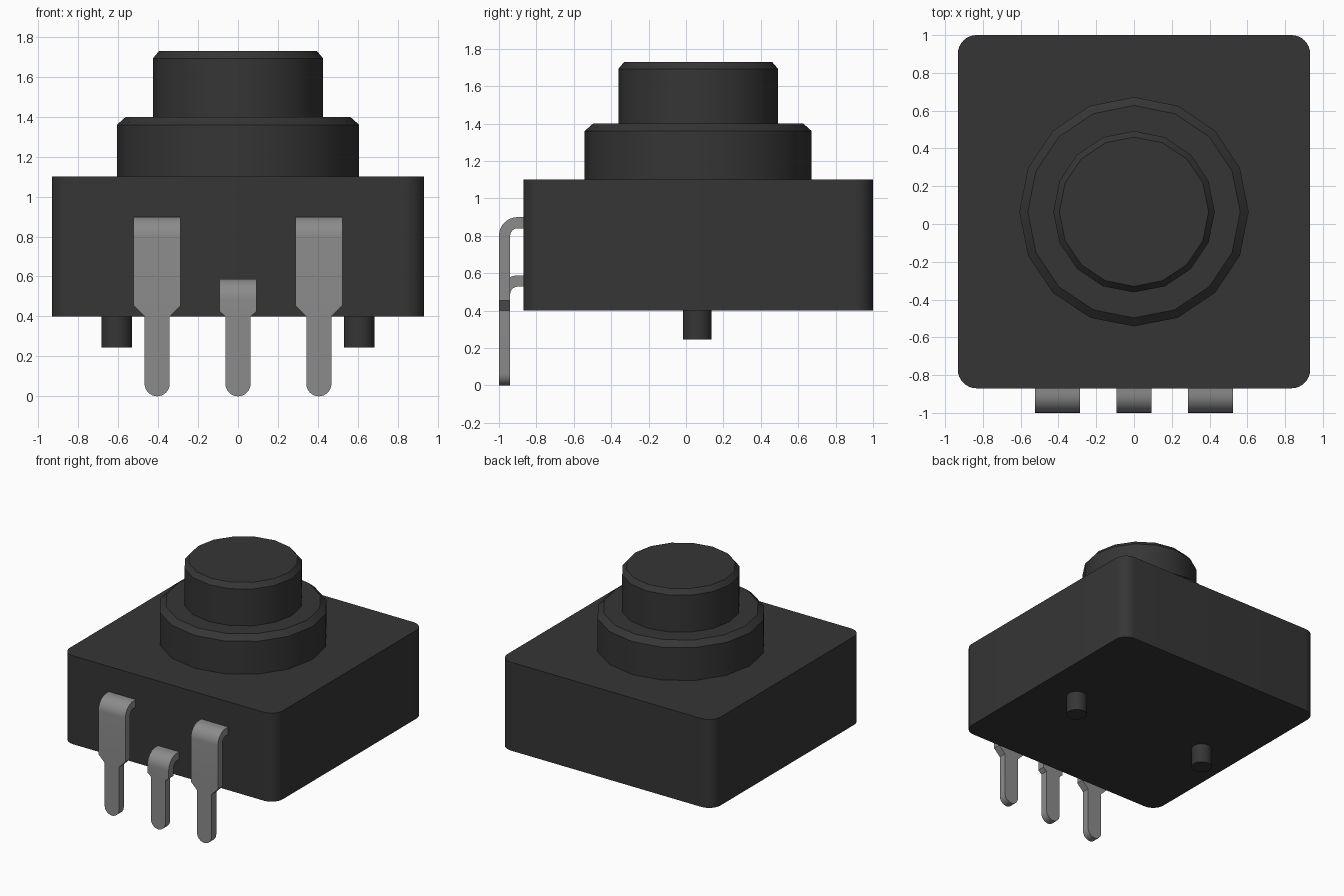
import bpy, bmesh, math

cube = bpy.data.objects.get("Cube")
if cube:
    bpy.data.objects.remove(cube, do_unlink=True)


def material(name, value, metallic=0.0):
    m = bpy.data.materials.new(name)
    m.use_nodes = True
    col = (value, value, value, 1)
    m.diffuse_color = col
    m.node_tree.nodes["Principled BSDF"].inputs["Base Color"].default_value = col
    return m


BLACK = material("black plastic", 0.036)
METAL = material("grey metal", 0.26)


def finish(name, bm, mat):
    bmesh.ops.remove_doubles(bm, verts=bm.verts, dist=1e-5)
    bmesh.ops.recalc_face_normals(bm, faces=bm.faces)
    mesh = bpy.data.meshes.new(name)
    bm.to_mesh(mesh)
    bm.free()
    mesh.materials.append(mat)
    ob = bpy.data.objects.new(name, mesh)
    bpy.context.collection.objects.link(ob)
    bpy.ops.object.select_all(action='DESELECT')
    ob.select_set(True)
    bpy.context.view_layer.objects.active = ob
    bpy.ops.object.shade_smooth_by_angle(angle=math.radians(30))
    return ob


def loft(name, rings, mat):
    """Join closed rings of points with quads and cap both ends."""
    bm = bmesh.new()
    vs = [[bm.verts.new(p) for p in ring] for ring in rings]
    n = len(vs[0])
    for a, b in zip(vs, vs[1:]):
        for i in range(n):
            j = (i + 1) % n
            bm.faces.new((a[i], a[j], b[j], b[i]))
    bm.faces.new(vs[0])
    bm.faces.new(vs[-1])
    return finish(name, bm, mat)


def turned(name, x, y, profile, sides):
    """Stack of round sections given as (radius, height)."""
    angles = [2 * math.pi * i / sides for i in range(sides)]
    loft(name, [[(x + r * math.cos(a), y + r * math.sin(a), z) for a in angles]
                for r, z in profile], BLACK)


# Housing: box with rounded upright corners
HX, Y0, Y1, R = 0.933, -0.87, 1.0, 0.1
outline = []
for k, (cx, cy) in enumerate([(HX - R, Y1 - R), (R - HX, Y1 - R),
                              (R - HX, Y0 + R), (HX - R, Y0 + R)]):
    for i in range(9):
        a = math.pi / 2 * (k + i / 8)
        outline.append((cx + R * math.cos(a), cy + R * math.sin(a)))
loft("housing", [[(x, y, z) for x, y in outline] for z in (0.4, 1.1)], BLACK)

# Collar and push button, both chamfered
CY = 0.065
turned("collar", 0, CY, [(0.607, 1.1), (0.607, 1.36), (0.562, 1.4)], 16)
turned("button", 0, CY, [(0.427, 1.4), (0.427, 1.692), (0.395, 1.73)], 16)

# Locating pegs underneath
for side, x in (("right", -0.608), ("left", 0.608)):
    turned(side + "_peg", x, 0.06, [(0.077, 0.245), (0.077, 0.4)], 16)


def pin(name, x, half, top, shoulder, neck=0.4):
    """Flat bent terminal: rounded tip, narrow leg, wide shoulder, bend to housing."""
    t, tip, bend = 0.06, 0.063, 0.1
    yf, yb = -1.0, -0.94
    # Each station: outer (y, z), inner (y, z), half width
    st = []
    for i in range(9):
        a = math.pi / 2 * i / 8
        z = tip * (1 - math.cos(a))
        st.append(((yf, z), (yb, z), max(tip * math.sin(a), 0.004)))
    for z, w in ((neck, tip), (shoulder, half)):
        st.append(((yf, z), (yb, z), w))
    cy, cz = yf + bend, top - bend
    for i in range(9):
        a = math.pi / 2 * i / 8
        c, s = math.cos(a), math.sin(a)
        st.append(((cy - bend * c, cz + bend * s),
                   (cy - (bend - t) * c, cz + (bend - t) * s), half))
    st.append(((Y0 + 0.01, top), (Y0 + 0.01, top - t), half))
    loft(name, [[(x - w, *o), (x + w, *o), (x + w, *i), (x - w, *i)]
                for o, i, w in st], METAL)


# Terminals on the front
pin("right_pin", -0.405, 0.118, 0.9, 0.455)
pin("middle_pin", 0, 0.093, 0.588, 0.425)
pin("left_pin", 0.405, 0.118, 0.9, 0.455)
